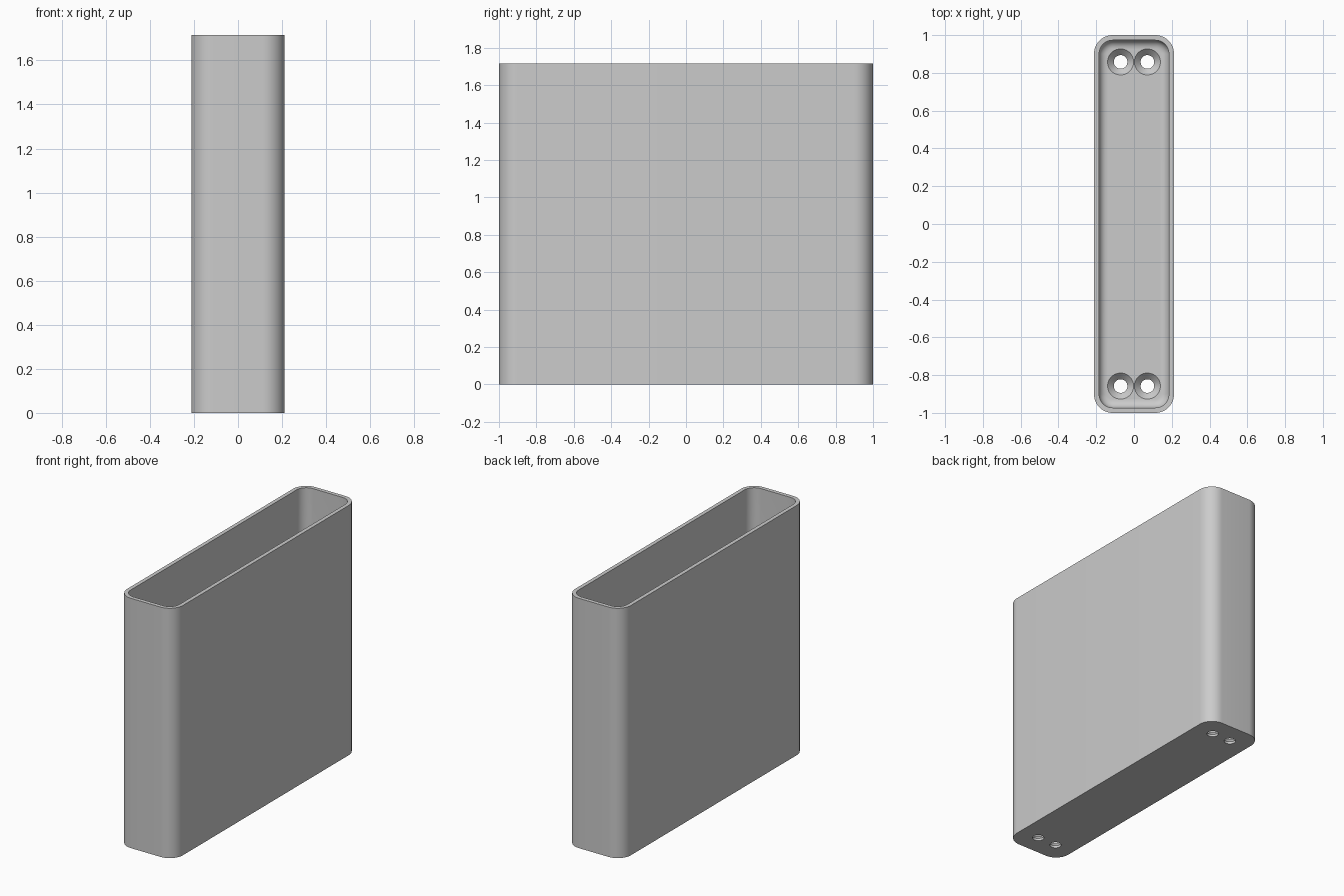
import bpy
import bmesh
from math import pi, sin, cos, radians

cube = bpy.data.objects.get("Cube")
if cube:
    bpy.data.objects.remove(cube, do_unlink=True)

HALF_X, HALF_Y, HEIGHT = 0.212, 1.0, 1.715
CORNER, WALL, FLOOR, FILLET = 0.1, 0.027, 0.05, 0.045
CORNER_STEPS, FILLET_STEPS, HOLE_SIDES = 12, 6, 40

grey = bpy.data.materials.new("light grey")
grey.use_nodes = True
colour = (0.6, 0.6, 0.6, 1)
grey.diffuse_color = colour
grey.node_tree.nodes["Principled BSDF"].inputs["Base Color"].default_value = colour


def rounded_ring(bm, inset, z):
    """Rounded rectangle of vertices, inset from the outer outline."""
    r = CORNER - inset
    ring = []
    for quarter, (sx, sy) in enumerate([(1, 1), (-1, 1), (-1, -1), (1, -1)]):
        for i in range(CORNER_STEPS + 1):
            a = (quarter + i / CORNER_STEPS) * pi / 2
            ring.append(bm.verts.new((sx * (HALF_X - CORNER) + r * cos(a),
                                      sy * (HALF_Y - CORNER) + r * sin(a), z)))
    return ring


def circle_ring(bm, x, y, r, z):
    angles = [2 * pi * i / HOLE_SIDES for i in range(HOLE_SIDES)]
    return [bm.verts.new((x + r * cos(a), y + r * sin(a), z)) for a in angles]


def loft(bm, rings):
    """Skin consecutive rings and cap both ends."""
    for low, high in zip(rings, rings[1:]):
        for i in range(len(low)):
            j = (i + 1) % len(low)
            bm.faces.new((low[i], low[j], high[j], high[i]))
    bm.faces.new(rings[0][::-1])
    bm.faces.new(rings[-1])


def finish(bm, name):
    bmesh.ops.recalc_face_normals(bm, faces=bm.faces)
    mesh = bpy.data.meshes.new(name)
    bm.to_mesh(mesh)
    bm.free()
    mesh.materials.append(grey)
    obj = bpy.data.objects.new(name, mesh)
    bpy.context.collection.objects.link(obj)
    return obj


# Open box: outer wall, rim, inner wall, then a fillet down to the floor
bm = bmesh.new()
sections = [(0, 0), (0, HEIGHT), (WALL, HEIGHT)]
for i in range(FILLET_STEPS + 1):
    a = i / FILLET_STEPS * pi / 2
    sections.append((WALL + FILLET * (1 - cos(a)), FLOOR + FILLET * (1 - sin(a))))
loft(bm, [rounded_ring(bm, inset, z) for inset, z in sections])
box = finish(bm, "open_box")

# Four countersunk screw holes through the floor
bm = bmesh.new()
for x in (-0.071, 0.071):
    for y in (-0.858, 0.858):
        profile = [(0.036, -0.05), (0.036, 0.016), (0.069, FLOOR), (0.069, 0.12)]
        loft(bm, [circle_ring(bm, x, y, r, z) for r, z in profile])
cutter = finish(bm, "screw_hole_cutter")
cutter.hide_render = True

cut = box.modifiers.new("screw holes", "BOOLEAN")
cut.operation, cut.solver, cut.object = "DIFFERENCE", "EXACT", cutter
bpy.ops.object.select_all(action="DESELECT")
box.select_set(True)
bpy.context.view_layer.objects.active = box
bpy.ops.object.modifier_apply(modifier=cut.name)
bpy.data.objects.remove(cutter, do_unlink=True)

bpy.ops.object.shade_smooth_by_angle(angle=radians(30))
